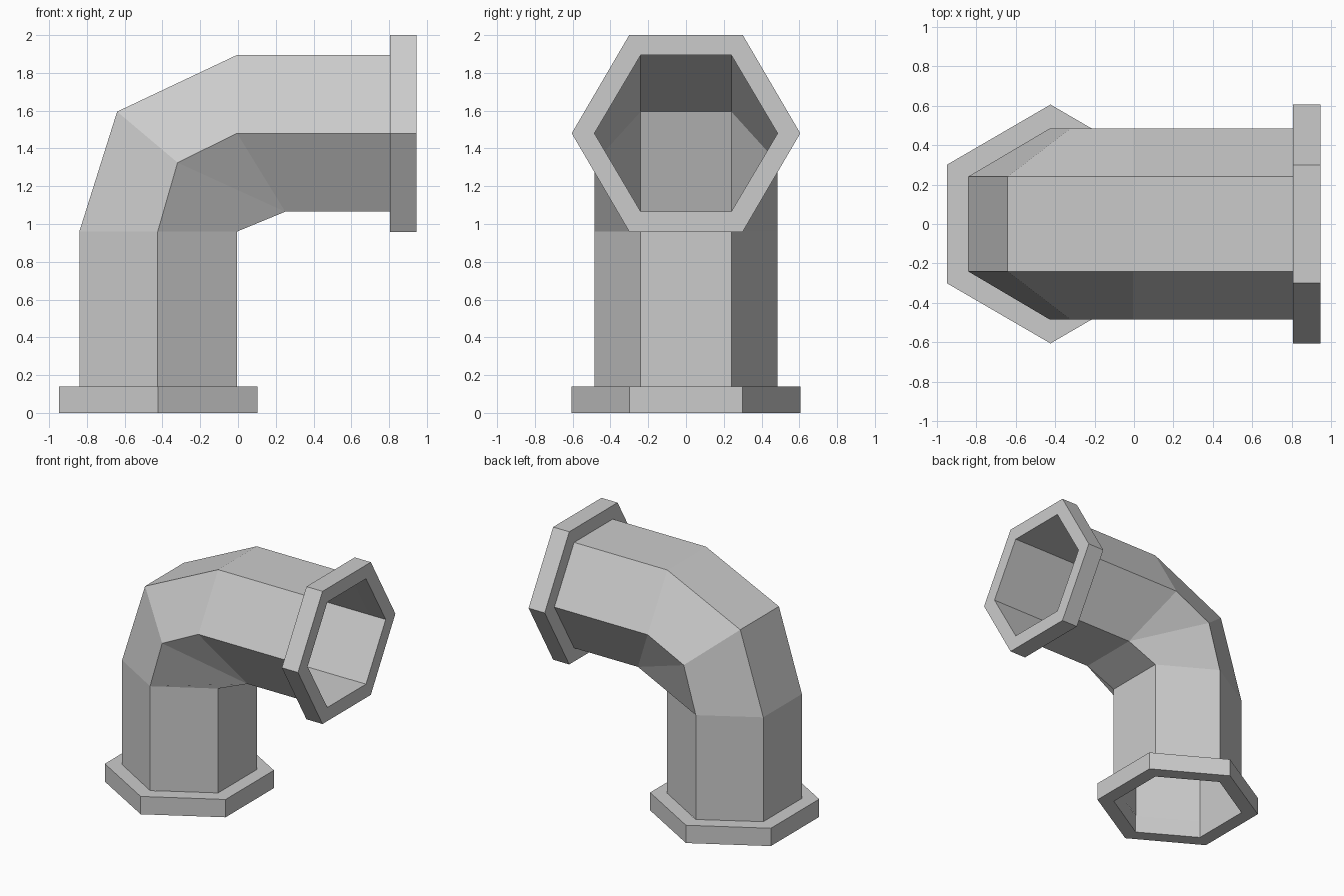
import bpy
import bmesh

cube = bpy.data.objects.get("Cube")
if cube:
    bpy.data.objects.remove(cube, do_unlink=True)

# Single painted colour
grey = bpy.data.materials.new("light grey")
grey.use_nodes = True
colour = (0.6, 0.6, 0.6, 1)
grey.diffuse_color = colour
grey.node_tree.nodes["Principled BSDF"].inputs["Base Color"].default_value = colour

HALF, MID = 0.24, 0.485        # pipe hexagon: half flat width, half corner width
RIM_HALF, RIM_MID = 0.30, 0.605


def hex_ring(bm, outer, mid, inner, half=HALF, wide=MID):
    """Six corners of a section, given its (x, z) outer, middle and inner points."""
    spots = [(outer, -half), (mid, -wide), (inner, -half),
             (inner, half), (mid, wide), (outer, half)]
    return [bm.verts.new((p[0], y, p[1])) for p, y in spots]


def bridge(bm, a, b):
    """Join two rings, starting each side at a middle corner."""
    for i in range(len(a)):
        j = (i + 1) % len(a)
        quad = [a[i], a[j], b[j], b[i]]
        if i in (3, 0):
            quad = quad[1:] + quad[:1]
        bm.faces.new(quad)


def finish(bm, name):
    bmesh.ops.remove_doubles(bm, verts=bm.verts, dist=0.001)
    mesh = bpy.data.meshes.new(name)
    bm.to_mesh(mesh)
    bm.free()
    mesh.materials.append(grey)
    obj = bpy.data.objects.new(name, mesh)
    bpy.context.collection.objects.link(obj)
    return obj


# Bent pipe: open hexagonal shell whose inner bend corners are merged
inner_bend = (0.25, 1.065)
sections = [
    ((-0.84, 0.14), (-0.425, 0.14), (-0.005, 0.14)),
    ((-0.84, 0.96), (-0.425, 0.96), (-0.005, 0.96)),
    ((-0.64, 1.595), (-0.32, 1.325), inner_bend),
    ((-0.005, 1.895), (-0.005, 1.48), inner_bend),
    ((0.805, 1.895), (0.805, 1.48), (0.805, 1.065)),
]
bm = bmesh.new()
rings = [hex_ring(bm, *s) for s in sections]
for a, b in zip(rings, rings[1:]):
    bridge(bm, a, b)
finish(bm, "elbow_pipe")


# Flanges: hexagonal collars with a hexagonal bore
def flange(name, place, start, end):
    bm = bmesh.new()
    loops = []
    for along, radius, half, wide in ((start, 0.525, RIM_HALF, RIM_MID),
                                      (end, 0.525, RIM_HALF, RIM_MID),
                                      (end, 0.417, HALF, MID),
                                      (start, 0.417, HALF, MID)):
        points = [place(along, r) for r in (-radius, 0, radius)]
        loops.append(hex_ring(bm, *points, half, wide))
    for a, b in zip(loops, loops[1:] + loops[:1]):
        bridge(bm, a, b)
    bmesh.ops.recalc_face_normals(bm, faces=bm.faces)
    finish(bm, name)


flange("bottom_flange", lambda t, r: (-0.423 + r, t), 0, 0.14)
flange("side_flange", lambda t, r: (t, 1.48 - r * 0.993), 0.805, 0.945)
